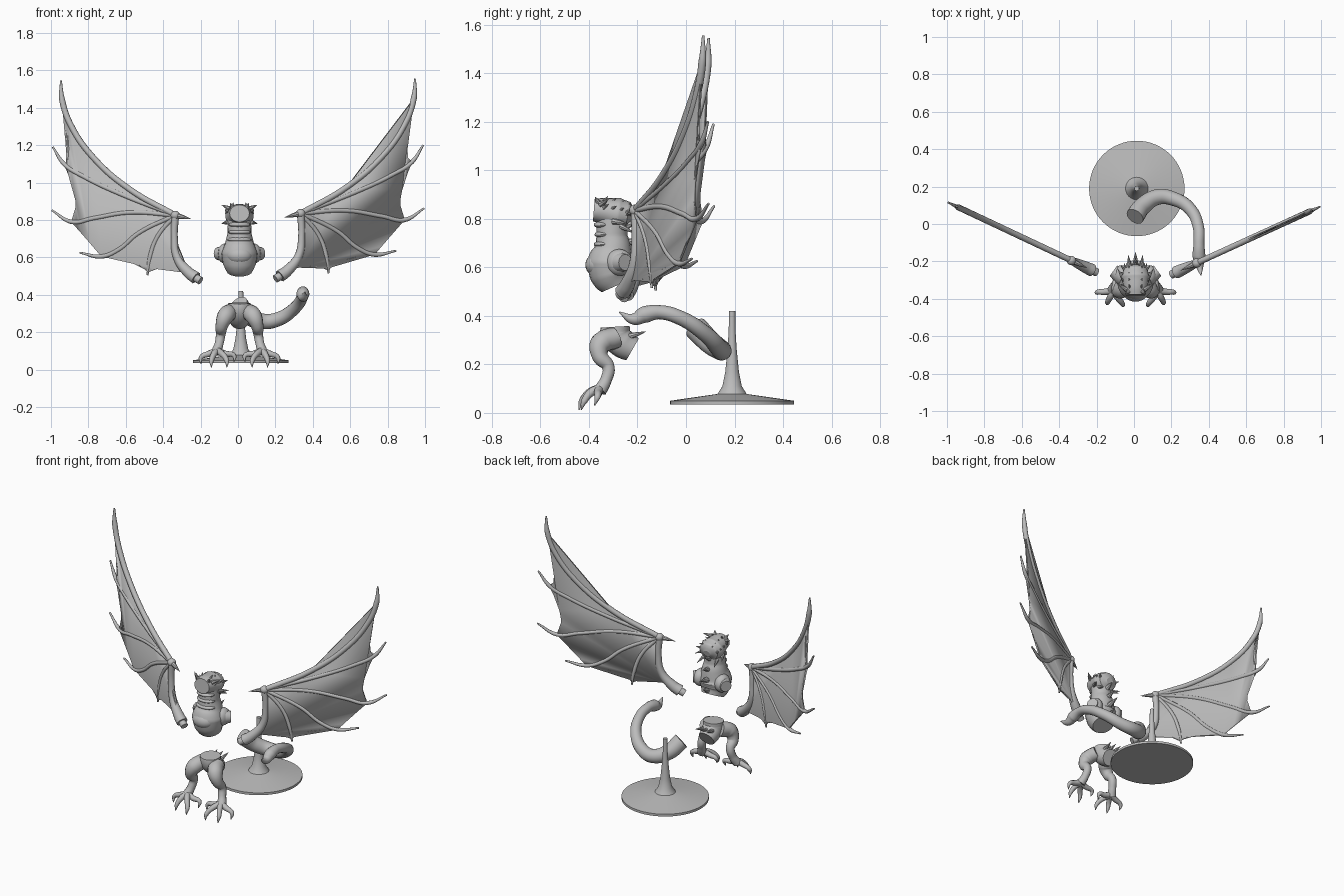
import bpy, bmesh, math
from mathutils import Vector, Matrix

cube = bpy.data.objects.get("Cube")
if cube:
    bpy.data.objects.remove(cube)

grey = bpy.data.materials.new("plain grey")
grey.use_nodes = True
shade = (0.5, 0.5, 0.5, 1)
grey.diffuse_color = shade
grey.node_tree.nodes["Principled BSDF"].inputs["Base Color"].default_value = shade


def finish(name, mesh):
    """Link a mesh as a smooth grey object."""
    mesh.materials.clear()
    mesh.materials.append(grey)
    obj = bpy.data.objects.new(name, mesh)
    bpy.context.collection.objects.link(obj)
    bpy.ops.object.select_all(action="DESELECT")
    obj.select_set(True)
    bpy.context.view_layer.objects.active = obj
    bpy.ops.object.shade_smooth_by_angle(angle=math.radians(40))
    return obj


def tube(name, points, radii, sides=4):
    """Smooth capped tube with a radius at each point."""
    data = bpy.data.curves.new(name, "CURVE")
    data.dimensions = "3D"
    data.bevel_depth = 1
    data.bevel_resolution = sides
    data.resolution_u = 8
    data.use_fill_caps = True
    spline = data.splines.new("BEZIER")
    spline.bezier_points.add(len(points) - 1)
    for knot, co, radius in zip(spline.bezier_points, points, radii):
        knot.co = co
        knot.radius = radius
        knot.handle_left_type = knot.handle_right_type = "AUTO"
    temp = bpy.data.objects.new("temp", data)
    bpy.context.collection.objects.link(temp)
    graph = bpy.context.evaluated_depsgraph_get()
    mesh = bpy.data.meshes.new_from_object(temp.evaluated_get(graph))
    bpy.data.objects.remove(temp)
    return finish(name, mesh)


def horn(name, base, tip, radius):
    base, tip = Vector(base), Vector(tip)
    return tube(name, [base, base.lerp(tip, 0.5), tip], [radius, radius * 0.6, 0.001], 2)


def ellipsoid(name, centre, size):
    bm = bmesh.new()
    bmesh.ops.create_uvsphere(bm, u_segments=24, v_segments=14, radius=1,
                              matrix=Matrix.LocRotScale(Vector(centre), None, Vector(size)))
    mesh = bpy.data.meshes.new(name)
    bm.to_mesh(mesh)
    bm.free()
    return finish(name, mesh)


def lathe(name, centre, profile, steps=64):
    bm = bmesh.new()
    verts = [bm.verts.new((r, 0, z)) for r, z in profile]
    edges = [bm.edges.new(pair) for pair in zip(verts, verts[1:])]
    bmesh.ops.spin(bm, geom=verts + edges, axis=(0, 0, 1), cent=(0, 0, 0),
                   angle=math.tau, steps=steps)
    bmesh.ops.remove_doubles(bm, verts=bm.verts, dist=0.0001)
    bmesh.ops.recalc_face_normals(bm, faces=bm.faces)
    bmesh.ops.translate(bm, verts=bm.verts, vec=centre)
    mesh = bpy.data.meshes.new(name)
    bm.to_mesh(mesh)
    bm.free()
    return finish(name, mesh)


# Display stand: shallow disc with a flared pole
lathe("stand", (0.015, 0.19, 0),
      [(0, .035), (.255, .035), (.255, .05), (.06, .078), (.04, .11), (.028, .17),
       (.019, .26), (.014, .34), (.013, .42), (0, .42)])

# Wings: outlines in the wing plane, (distance outward, height)
wrist = (.335, .835)
fingers = [
    [wrist, (.58, .975), (.77, 1.14), (.89, 1.31), (.94, 1.45), (.947, 1.555)],
    [wrist, (.63, .95), (.82, 1.04), (.93, 1.11), (.99, 1.2)],
    [wrist, (.58, .85), (.77, .82), (.89, .8), (.995, .862)],
    [wrist, (.53, .74), (.64, .65), (.73, .615), (.845, .635)],
    [wrist, (.43, .72), (.47, .61), (.484, .515)],
]
arm = [wrist, (.34, .72), (.325, .61), (.26, .525), (.225, .5)]
notches = [(.87, 1.11), (.826, .88), (.757, .65), (.53, .6), (.393, .578)]


def scallop(a, c, b):
    a, b, c = Vector(a), Vector(b), Vector(c)
    return [a.lerp(c, i / 8).lerp(c.lerp(b, i / 8), i / 8) for i in range(9)]


def wing(label, side, offset, slope, drop):
    def place(p):
        return Vector((side * p[0], offset + slope * p[0], p[1] - drop))

    # Membrane between the fingers, scalloped along its trailing edge
    outline = [Vector(p) for p in fingers[0][:-2]]
    ends = [f[-2] for f in fingers[:4]] + [(.483, .53), arm[3]]
    for a, notch, b in zip(ends, notches, ends[1:]):
        outline += scallop(a, notch, b)[:-1]
    outline += [Vector(p) for p in reversed(arm[1:4])]
    bm = bmesh.new()
    face = bm.faces.new([bm.verts.new(place(p)) for p in outline])
    bmesh.ops.triangulate(bm, faces=[face])
    mesh = bpy.data.meshes.new(label + "_wing_membrane")
    bm.to_mesh(mesh)
    bm.free()
    skin = finish(label + "_wing_membrane", mesh)
    solid = skin.modifiers.new("thickness", "SOLIDIFY")
    solid.thickness = 0.01
    solid.offset = 0
    # Finger bones, arm, shoulder peg and thumb claw
    for number, path in enumerate(fingers):
        size = 0.016 if number == 0 else 0.012
        radii = [size] * (len(path) - 1) + [0.005]
        tube(f"{label}_wing_finger_{number + 1}", [place(p) for p in path], radii)
    tube(label + "_wing_arm", [place(p) for p in arm], [.02, .018, .022, .031, .034])
    tube(label + "_shoulder_peg", [place(arm[-1]), place((.2, .485))], [.022, .022])
    ellipsoid(label + "_wing_wrist", place(wrist), (.025, .025, .024))
    horn(label + "_thumb_claw", place(wrist), place((.25, .815)), .018)


wing("left", 1, -.362, .457, 0)
wing("right", -1, -.353, .471, .01)

# Chest and neck
mid = .008
tube("chest_and_neck",
     [(mid, y, z) for y, z in [(-.285, .525), (-.305, .57), (-.31, .62), (-.302, .68),
                               (-.305, .73), (-.305, .8)]],
     [.068, .09, .098, .076, .064, .062], 8)
for y, z, w in [(-.345, .66, .07), (-.34, .695, .065), (-.337, .735, .06), (-.34, .775, .058)]:
    ellipsoid("throat_plate", (mid, y, z), (w, .04, .016))
ellipsoid("breast_plate", (mid, -.36, .61), (.07, .055, .05))

# Head, open and flat at the front
head = tube("head", [(mid, y, z) for y, z in [(-.38, .835), (-.34, .832), (-.28, .82), (-.24, .815), (-.222, .81)]],
            [.046, .055, .066, .055, .02], 8)
for v in head.data.vertices:
    v.co.x = mid + (v.co.x - mid) * 1.15

# Shoulder sockets, brow horns, crown and cheek spikes
for s in (-1, 1):
    ellipsoid("shoulder", (mid + s * .075, -.275, .62), (.042, .055, .055))
    tube("shoulder_socket", [(mid + s * .09, -.27, .62), (mid + s * .118, -.25, .62)], [.042, .034])
    horn("snout_horn", (mid + s * .035, -.36, .865), (mid + s * .05, -.375, .89), .013)
    horn("brow_horn", (mid + s * .05, -.35, .86), (mid + s * .095, -.32, .88), .014)
    horn("cheek_horn", (mid + s * .06, -.3, .79), (mid + s * .095, -.24, .78), .014)
    horn("jaw_horn", (mid + s * .045, -.27, .77), (mid + s * .06, -.21, .74), .012)
    for row in range(4):
        y = -.34 + row * .032
        horn("crown_spike", (mid + s * .03, y, .87 - row * .006),
             (mid + s * .035, y + .018, .893 - row * .01), .009)
        horn("side_spike", (mid + s * .058, y, .845 - row * .006),
             (mid + s * .078, y + .02, .86 - row * .008), .009)
for y, z, reach in [(-.25, .77, .05), (-.25, .7, .07), (-.225, .64, .075), (-.235, .57, .05)]:
    horn("back_spike", (mid, y, z), (mid, y + reach, z + .02), .018)

# Hips with a flat top and a flat tail joint
tube("hips", [(mid, -.292, .355), (mid, -.29, .32), (mid, -.26, .285), (mid, -.22, .262)],
     [.06, .062, .06, .052], 8)
for dx in (-.03, 0, .03):
    horn("hip_spike", (mid + dx, -.235, .315), (mid + dx * 1.3, -.165, .335), .014)

# Legs and clawed feet
for s, label in ((1, "left"), (-1, "right")):
    def at(x, y, z):
        return (mid + s * x, y, z)
    tube(label + "_leg",
         [at(.045, -.29, .31), at(.075, -.35, .285), at(.095, -.355, .235),
          at(.1, -.32, .19), at(.11, -.33, .135), at(.125, -.355, .09)],
         [.045, .046, .034, .026, .024, .028])
    for x, y, z in [(.205, -.365, .03), (.15, -.42, .012), (.068, -.43, .012), (.03, -.36, .04)]:
        tube(label + "_toe",
             [at(.12, -.355, .1), at((x + .12) / 2, (y - .36) / 2, .085),
              at(x, y, z + .035), at(x, y - .012, z)],
             [.02, .017, .013, .002], 3)

# Curling tail with a swollen pointed tip
tube("tail",
     [(.005, .04, .35), (.05, .1, .29), (.13, .145, .258), (.21, .135, .268), (.3, .08, .325),
      (.345, -.02, .39), (.347, -.11, .415), (.347, -.17, .405), (.35, -.215, .387), (.358, -.275, .415)],
     [.05, .047, .042, .038, .033, .03, .029, .035, .024, .003], 6)
